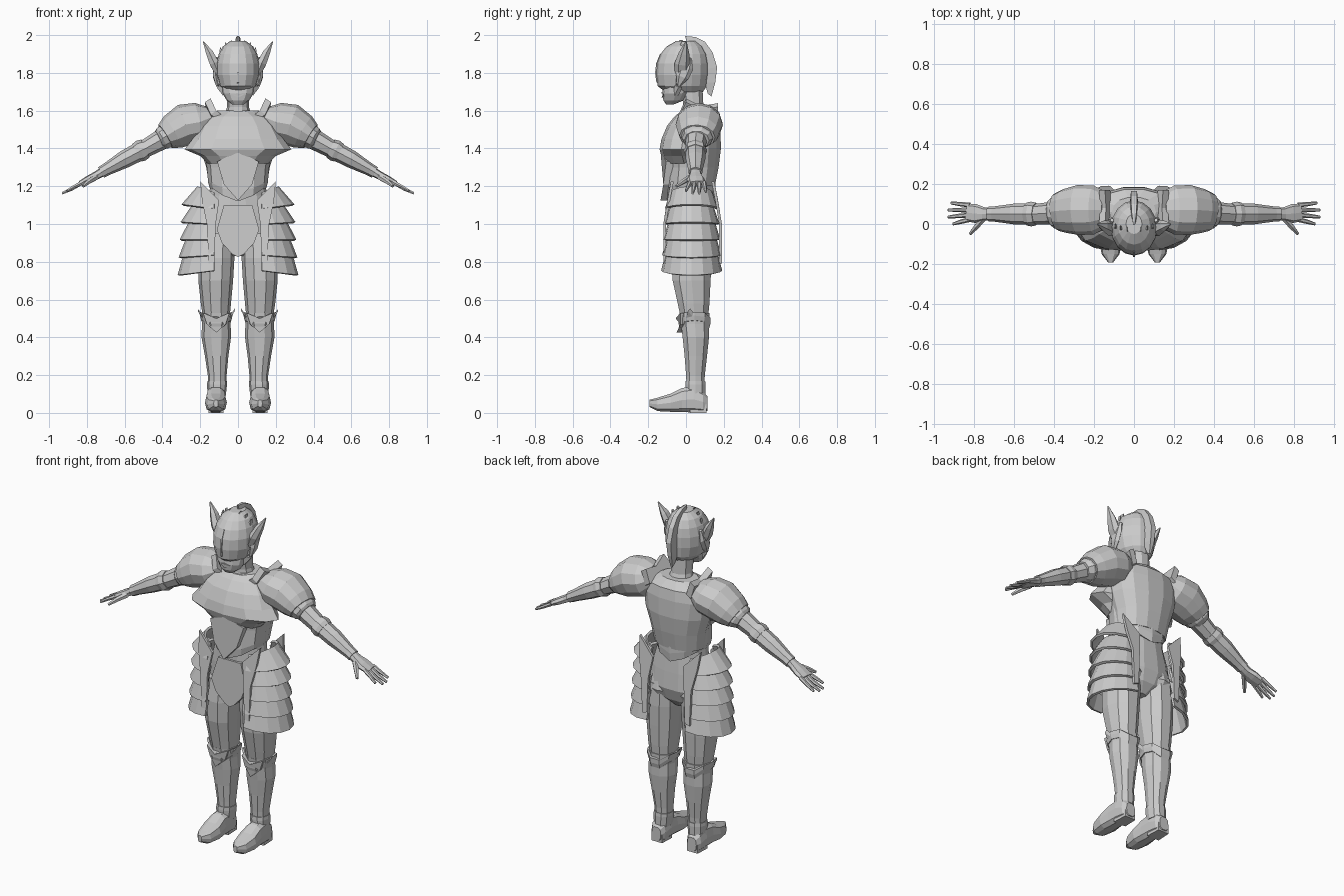
import bpy, bmesh, math
from mathutils import Vector as V

steel = bpy.data.materials.new("grey_steel")
steel.diffuse_color = (0.6, 0.6, 0.6, 1)
X, Y, Z = V((1, 0, 0)), V((0, 1, 0)), V((0, 0, 1))


def finish(name, bm, mirror=False, thick=0):
    bmesh.ops.recalc_face_normals(bm, faces=bm.faces)
    me = bpy.data.meshes.new(name)
    bm.to_mesh(me)
    bm.free()
    me.materials.append(steel)
    ob = bpy.data.objects.new(name, me)
    bpy.context.collection.objects.link(ob)
    if thick:
        s = ob.modifiers.new("thickness", 'SOLIDIFY')
        s.thickness, s.offset = thick, 0
    if mirror:
        ob.modifiers.new("mirror", 'MIRROR')
    return ob


def skin(name, rings, closed=True, **kw):
    """Bridge rows of points; closed rows get end caps."""
    bm = bmesh.new()
    rows = [[bm.verts.new(p) for p in r] for r in rings]
    n = len(rows[0])
    for a, b in zip(rows, rows[1:]):
        for i in range(n if closed else n - 1):
            j = (i + 1) % n
            bm.faces.new((a[i], a[j], b[j], b[i]))
    if closed:
        bm.faces.new(rows[0])
        bm.faces.new(rows[-1])
    return finish(name, bm, **kw)


def oval(c, u, v, n, p, dip=0):
    out = []
    for i in range(n):
        a = 2 * math.pi * i / n
        co, si = math.cos(a), math.sin(a)
        f = lambda t: math.copysign(abs(t) ** (2 / p), t)
        out.append(V(c) + u * f(co) + v * f(si) - Z * dip * si ** 4)
    return out


def stack(name, secs, n=14, p=2.2, **kw):
    """Sections (z, x, y, rx, ry, dip) piled upward."""
    skin(name, [oval((s[1], s[2], s[0]), X * s[3], Y * s[4], n, p,
                     s[5] if len(s) > 5 else 0) for s in secs], **kw)


def limb(name, secs, n=8, p=2, mirror=True):
    """Sections (x, y, z, half width along y, half height) along a path."""
    pts = [V(s[:3]) for s in secs]
    rings = []
    for i, s in enumerate(secs):
        t = pts[min(i + 1, len(pts) - 1)] - pts[max(i - 1, 0)]
        u = (Y - t * (t.y / t.length_squared)).normalized()
        rings.append(oval(pts[i], u * s[3], t.normalized().cross(u) * s[4], n, p))
    skin(name, rings, mirror=mirror)


def plate(name, pts, off, mirror=False):
    """Flat polygon extruded by an offset vector."""
    skin(name, [[V(p) for p in pts], [V(p) + V(off) for p in pts]], mirror=mirror)


# Head, chin and neck
stack("helmet", [(1.70, 0, -.01, .07, .10), (1.73, 0, -.02, .098, .13),
                 (1.79, 0, -.02, .115, .138), (1.85, 0, -.018, .115, .136),
                 (1.90, 0, -.013, .102, .122), (1.94, 0, -.008, .08, .095),
                 (1.97, 0, 0, .04, .05)], 16, 2)
stack("chin", [(1.633, 0, -.085, .03, .02), (1.655, 0, -.065, .06, .055),
               (1.69, 0, -.055, .082, .07), (1.74, 0, -.04, .09, .08)], 12)
plate("lips", [(-.035, -.12, 1.685), (0, -.132, 1.695), (.035, -.12, 1.685),
               (0, -.13, 1.67)], (0, .03, 0))
stack("neck", [(1.56, 0, .05, .075, .07), (1.62, 0, .04, .058, .055),
               (1.72, 0, .03, .06, .06)], 10)
plate("visor_ridge", [(-.005, -.12, 1.72), (-.005, -.157, 1.75), (-.005, -.164, 1.80),
                      (-.005, -.158, 1.85), (-.005, -.138, 1.90), (-.005, -.1, 1.9)], (.01, 0, 0))

# Crest running over the back of the helmet
outer = [(-.005, 1.995), (.05, 1.99), (.10, 1.965), (.14, 1.91), (.165, 1.83), (.155, 1.75), (.135, 1.675)]
inner = [(.005, 1.96), (.03, 1.95), (.06, 1.93), (.09, 1.89), (.10, 1.82), (.10, 1.75), (.115, 1.69)]
skin("crest", [[V((s * w, y, z)) for s, (y, z) in ((-1, o), (1, o), (1.4, i), (-1.4, i))]
               for o, i, w in zip(outer, inner, (.004, .011, .014, .015, .015, .013, .005))])

# Brow spikes, horns, ear guards and cheek spikes
for k, (x, z, h) in enumerate([(.022, 1.945, .03), (.055, 1.93, .035), (.083, 1.90, .04)]):
    plate(f"brow_spike_{k}", [(x - .018, -.085 + .5 * x, z - .03), (x + .02, -.075 + .5 * x, z - .04),
                              (x + .012, -.04 + .3 * x, z + h)], (0, .018, 0), mirror=True)
limb("horn", [(.10, -.02, 1.79, .04, .02), (.125, -.02, 1.85, .04, .028),
              (.15, -.01, 1.905, .028, .022), (.183, 0, 1.965, .004, .003)], 6)
limb("ear_guard", [(.108, -.04, 1.73, .008, .008), (.118, -.02, 1.78, .035, .016),
                   (.118, .0, 1.83, .04, .016), (.11, .02, 1.88, .01, .01)], 6)
for k, z in enumerate((1.71, 1.75)):
    plate(f"cheek_spike_{k}", [(.08, -.07, z + .035), (.08, -.06, z - .03),
                               (.112 + .01 * k, -.04, z + .012)], (0, .02, 0), mirror=True)

# Torso: back plate, breastplate, abdomen with pointed hem
stack("back_plate", [(1.20, 0, .055, .152, .10), (1.30, 0, .06, .168, .115),
                     (1.40, 0, .06, .20, .128), (1.50, 0, .06, .215, .125),
                     (1.56, 0, .065, .19, .11), (1.60, 0, .06, .11, .075)])
stack("breastplate", [(1.32, 0, -.01, .16, .10), (1.36, 0, -.02, .20, .11),
                      (1.395, 0, -.025, .283, .115), (1.45, 0, -.015, .24, .115),
                      (1.52, 0, .0, .20, .10), (1.57, 0, .015, .15, .075),
                      (1.595, 0, .03, .09, .06)], 12, 2)
stack("abdomen", [(1.19, 0, .025, .15, .125, .07), (1.22, 0, .025, .158, .13, .05),
                  (1.30, 0, .03, .165, .125), (1.38, 0, .03, .18, .125)], 12)
plate("belly_plate", [(-.11, -.105, 1.33), (0, -.135, 1.385), (.11, -.105, 1.33), (.075, -.12, 1.21),
                      (0, -.135, 1.125), (-.075, -.12, 1.21)], (0, .04, 0))
plate("collar_guard", [(.06, -.02, 1.56), (.115, -.03, 1.60), (.145, .0, 1.665), (.14, .08, 1.625),
                       (.145, .17, 1.64), (.12, .17, 1.56), (.10, .08, 1.54)], (.03, 0, -.02), mirror=True)

# Shoulders and arms
limb("pauldron", [(.14, .07, 1.565, .09, .06), (.20, .07, 1.54, .122, .105),
                  (.28, .07, 1.525, .125, .112), (.345, .065, 1.487, .11, .095),
                  (.385, .06, 1.463, .095, .072)], 12)
limb("pauldron_rim", [(.34, .06, 1.49, .09, .075), (.40, .06, 1.453, .082, .064),
                      (.418, .058, 1.445, .065, .052)], 10)
limb("upper_arm", [(.25, .06, 1.52, .06, .06), (.40, .055, 1.45, .058, .055),
                   (.48, .05, 1.405, .052, .048), (.56, .05, 1.365, .05, .045)])
limb("elbow_cuff", [(.49, .05, 1.40, .057, .052), (.515, .05, 1.388, .062, .058),
                    (.535, .05, 1.377, .058, .052)])
limb("vambrace", [(.52, .05, 1.385, .053, .05), (.60, .05, 1.343, .052, .047),
                  (.70, .05, 1.287, .038, .033), (.725, .05, 1.273, .038, .032)])
limb("palm", [(.71, .05, 1.28, .028, .025), (.75, .05, 1.257, .034, .022),
              (.79, .052, 1.237, .047, .02), (.835, .058, 1.215, .045, .014)], 8, 2.6)
for k, (y0, y1, x1) in enumerate([(.095, .105, .915), (.07, .07, .93), (.045, .035, .93), (.022, .0, .905)]):
    z1 = 1.213 - .5 * (x1 - .83)
    limb(f"finger_{k}", [(.82, y0, 1.222, .012, .012), ((.83 + x1) / 2, (y0 + y1) / 2, z1 + .022, .011, .010),
                         (x1, y1, z1, .007, .007)], 6)
limb("thumb", [(.75, .03, 1.25, .016, .018), (.79, -.015, 1.225, .014, .014),
               (.82, -.05, 1.20, .008, .008)], 6)

# Hips, front and rear cloth
stack("pelvis", [(.83, 0, .03, .04, .05), (.88, 0, .035, .15, .09), (.95, 0, .04, .192, .108),
                 (1.05, 0, .035, .18, .105), (1.15, 0, .03, .152, .10), (1.24, 0, .03, .145, .10)])
plate("loin_plate", [(-.075, -.08, 1.10), (.075, -.08, 1.10), (.112, -.092, .97), (.085, -.09, .90),
                     (.03, -.085, .84), (0, -.085, .825), (-.03, -.085, .84), (-.085, -.09, .90),
                     (-.112, -.092, .97)], (0, .03, 0))
limb("buttock", [(.09, .08, .86, .035, .05), (.095, .085, .92, .06, .08), (.09, .075, 1.0, .05, .07)])

# Overlapping hip skirt plates, wrapped round each side
for r in range(5):
    zt = 1.165 - .082 * r
    rings = []
    for rx, ry, z, bow in ((.085 + .016 * r, .105 + .007 * r, zt, .03),
                           (.168 + .005 * r, .135 + .005 * r, zt - .085, .02 - .011 * r)):
        rings.append([V((.125 + rx * math.cos(a), .03 + ry * math.sin(a), z + bow * math.cos(a)))
                      for a in (math.radians(-90 + 180 * i / 8) for i in range(9))])
    skin(f"skirt_plate_{r}", rings, closed=False, mirror=True, thick=.014)
for side, s, y in (("front", -1, -.1), ("rear", 1, .155)):
    d = .02 * s
    plate(f"skirt_edge_{side}", [(.20, y - d, 1.225), (.10, y, 1.125), (.118, y + d, 1.0), (.125, y + d, .80),
                                 (.155, y + d, .79), (.165, y + d, 1.0), (.19, y, 1.12)], (0, .015, 0), mirror=True)

# Legs
stack("thigh", [(.50, .115, .045, .07, .075), (.58, .117, .04, .08, .088), (.70, .118, .03, .092, .105),
                (.82, .115, .03, .096, .11), (.95, .11, .035, .09, .10)], 10, mirror=True)
stack("greave", [(.16, .11, .05, .048, .05), (.20, .11, .05, .05, .052), (.30, .113, .052, .062, .062),
                 (.40, .115, .052, .078, .073), (.47, .115, .048, .076, .078),
                 (.53, .115, .045, .08, .083)], 10, mirror=True)
stack("knee_band", [(.49, .115, .045, .08, .082, .05), (.515, .115, .045, .086, .089, .05),
                    (.535, .115, .045, .088, .09, .04)], 10, mirror=True)
plate("knee_plate", [(.045, -.03, .53), (.115, -.055, .50), (.185, -.03, .53), (.165, -.03, .47),
                     (.115, -.05, .425), (.065, -.03, .47)], (0, .04, 0), mirror=True)
for k, s in enumerate((-1, 1)):
    plate(f"knee_spike_{k}", [(.115 + s * .07, .0, .50), (.115 + s * .07, .05, .49),
                              (.115 + s * .098, .01, .54)], (0, .012, .012), mirror=True)
stack("ankle_cuff", [(.09, .113, .05, .048, .055), (.15, .111, .05, .053, .056),
                     (.17, .11, .05, .052, .054)], 10, mirror=True)

# Pointed boots, sections from toe to heel
boot = [(-.193, .05, .012, .02), (-.15, .045, .045, .037), (-.08, .054, .058, .05), (-.02, .068, .052, .066),
        (.04, .072, .05, .072), (.09, .058, .046, .058), (.113, .05, .03, .04)]
skin("boot", [oval((.117, y, z), X * rx, Z * rz, 10, 2.8) for y, z, rx, rz in boot], mirror=True)
plate("boot_heel", [(.078, .02, 0), (.156, .02, 0), (.152, .108, 0), (.082, .108, 0)], (0, 0, .05), mirror=True)
